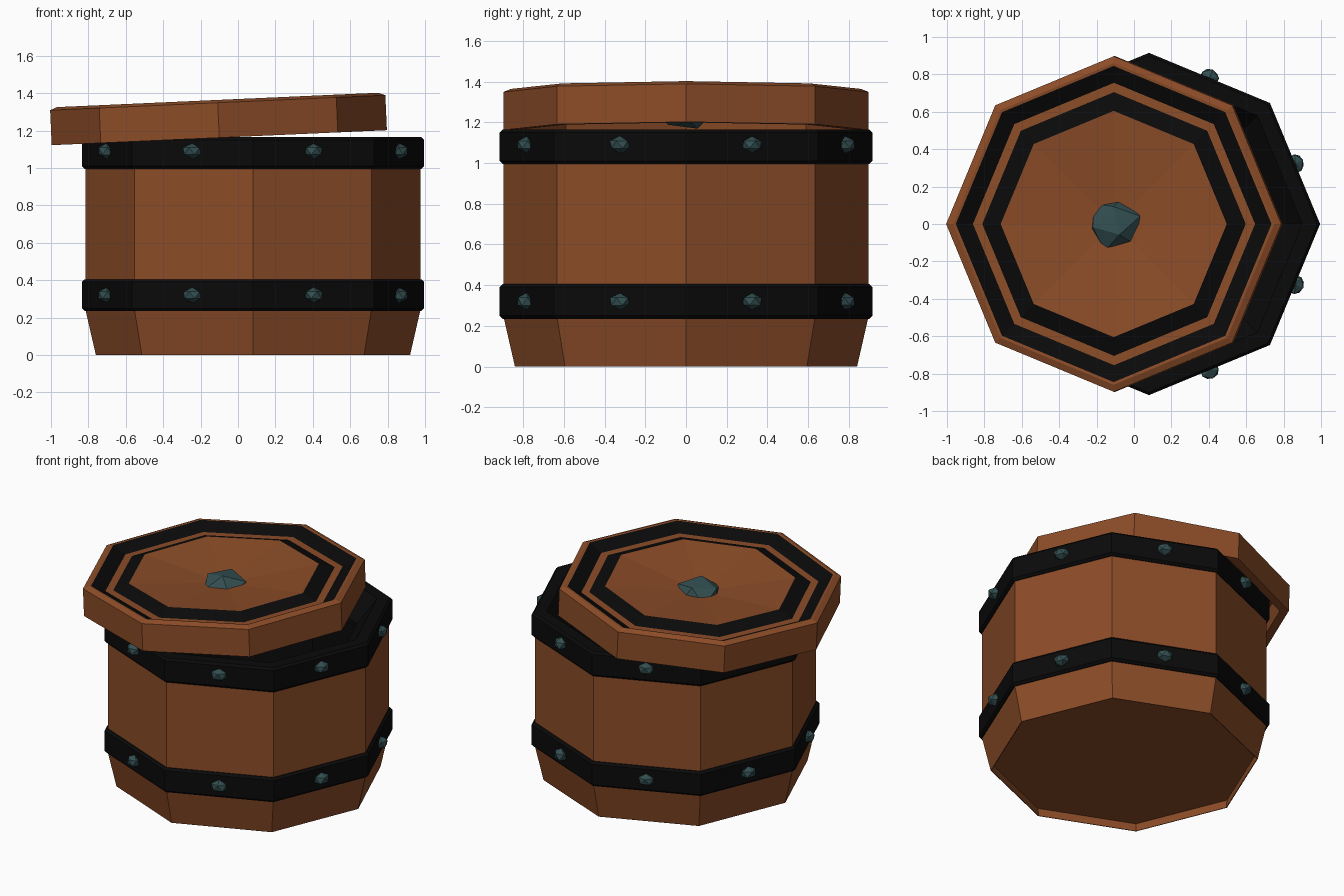
import bpy, bmesh, random
from math import sin, cos, pi, atan2
from mathutils import Vector, Matrix

if "Cube" in bpy.data.objects:
    bpy.data.objects.remove(bpy.data.objects["Cube"])

random.seed(4)


def material(name, rgb):
    m = bpy.data.materials.new(name)
    m.diffuse_color = (*rgb, 1)
    m.use_nodes = True
    m.node_tree.nodes["Principled BSDF"].inputs["Base Color"].default_value = m.diffuse_color
    return m


WOOD = material("wood", (0.262, 0.073, 0.021))
IRON = material("black_iron", (0.003, 0.003, 0.003))
STUD = material("stud_metal", (0.033, 0.078, 0.083))
CX = 0.08  # barrel axis


def finish(bm, name, mats, matrix):
    bm.normal_update()
    me = bpy.data.meshes.new(name)
    bm.to_mesh(me)
    bm.free()
    for m in mats:
        me.materials.append(m)
    ob = bpy.data.objects.new(name, me)
    bpy.context.collection.objects.link(ob)
    ob.matrix_world = matrix
    return ob


def lathe(name, profile, mats, matrix, dark=(), closed=False, sides=8):
    """Revolve (r, z) points; segments listed in dark use the second material."""
    bm = bmesh.new()
    rings = [[bm.verts.new((r * cos(2 * pi * i / sides), r * sin(2 * pi * i / sides), z))
              for i in range(sides)] for r, z in profile]
    n = len(rings)
    for k in range(n if closed else n - 1):
        a, b = rings[k], rings[(k + 1) % n]
        for i in range(sides):
            j = (i + 1) % sides
            f = bm.faces.new((a[i], a[j], b[j], b[i]))
            f.material_index = 1 if k in dark else 0
    bmesh.ops.remove_doubles(bm, verts=bm.verts[:], dist=1e-5)
    bmesh.ops.recalc_face_normals(bm, faces=bm.faces[:])
    return finish(bm, name, mats, matrix)


def nugget(name, matrix, size, jitter, turn=0):
    """Rough faceted stud."""
    bm = bmesh.new()
    bmesh.ops.create_icosphere(bm, subdivisions=1, radius=1)
    bm.transform(Matrix.Rotation(turn, 4, 'X'))
    for v in bm.verts:
        v.co *= 1 + random.uniform(-jitter, jitter)
        v.co = Vector([c * s for c, s in zip(v.co, size)])
    return finish(bm, name, [STUD], matrix)


axis = Matrix.Translation((CX, 0, 0))

# Hollow barrel body with a floor set slightly up inside the bottom edge
lathe("barrel_body", [(0, 0.055), (0.84, 0.055), (0.835, 0), (0.84, 0), (0.895, 0.24),
                      (0.895, 1.1), (0.83, 1.1), (0.70, 0.98), (0.70, 0.1), (0, 0.1)],
      [WOOD, IRON], axis, dark=(5, 6, 7, 8))

# Lower hoop, and upper hoop that wraps over the rim
lathe("lower_band", [(0.87, 0.235), (0.90, 0.235), (0.915, 0.25), (0.915, 0.39),
                     (0.90, 0.405), (0.87, 0.405)], [IRON], axis, closed=True)
lathe("upper_band", [(0.88, 0.995), (0.90, 0.995), (0.915, 1.01), (0.915, 1.15),
                     (0.90, 1.165), (0.82, 1.165), (0.69, 1.0), (0.69, 0.97)],
      [IRON], axis, closed=True)

# One stud in the middle of every flat of both bands
for level, z in (("lower", 0.32), ("upper", 1.09)):
    for i in range(8):
        m = axis @ Matrix.Rotation((i + 0.5) * pi / 4, 4, 'Z') @ Matrix.Translation((0.848, 0, z))
        nugget(f"{level}_stud_{i + 1}", m, (0.049, 0.056, 0.042), 0.04)

# Tilted lid: rim, sunken iron groove, raised iron ring, dished centre, hollow underside
tilt = Matrix.Translation((-0.1, 0, 1.162)) @ Matrix.Rotation(-atan2(0.08, 1.79), 4, 'Y')
lathe("lid", [(0.84, 0), (0.897, 0), (0.897, 0.187), (0.86, 0.202), (0.845, 0.2),
              (0.755, 0.155), (0.705, 0.155), (0.605, 0.19), (0, 0.125),
              (0, 0.085), (0.6, 0.13), (0.82, 0.12)],
      [WOOD, IRON], tilt, dark=(4, 6), closed=True)

# Knob through the middle of the lid
nugget("lid_knob", tilt @ Matrix.Translation((0, 0, 0.105)) @ Matrix.Rotation(0.5, 4, 'Z'),
       (0.155, 0.15, 0.108), 0.06, turn=0.45)
